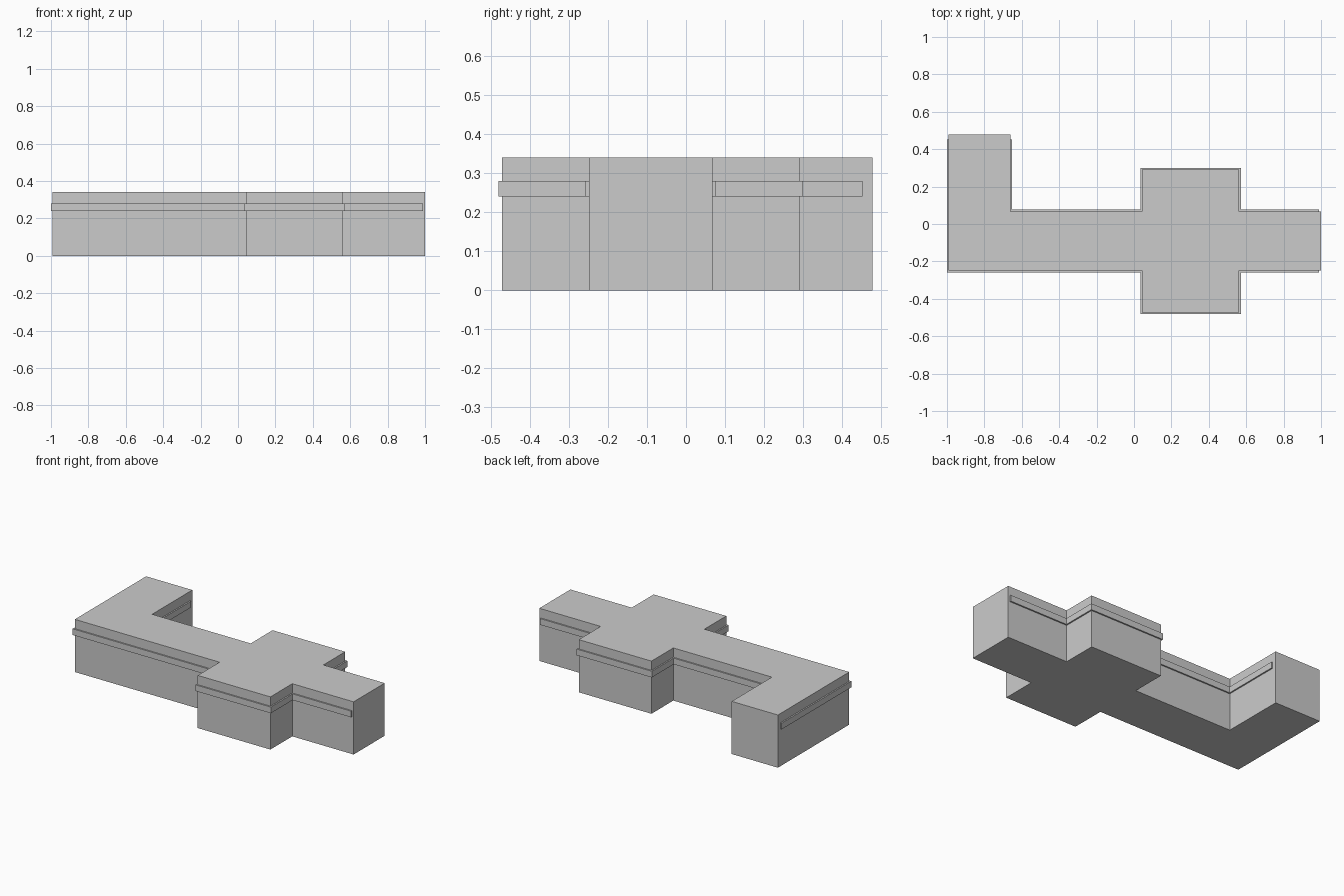
import bpy, bmesh
from mathutils import Vector

if "Cube" in bpy.data.objects:
    bpy.data.objects.remove(bpy.data.objects["Cube"])

WALL, BULGE = 0.013, 0.009        # wall thickness, trim band projection
# Wall paths between the two open ends (outward is left of travel)
FRONT = [(1, -.249), (.562, -.249), (.562, -.472), (.043, -.472),
         (.043, -.249), (-.991, -.249), (-.991, .478)]
BACK = [(-.661, .478), (-.661, .068), (.043, .068), (.043, .291),
        (.562, .291), (.562, .068), (1, .068)]


def offset(path, d):
    """Mitred offset of an axis-aligned open path."""
    pts = [Vector(p) for p in path]
    dirs = [(b - a).normalized() for a, b in zip(pts, pts[1:])]
    nrm = [Vector((-v.y, v.x)) for v in dirs]
    out = []
    for i, p in enumerate(pts):
        if i == 0:
            n = nrm[0]
        elif i == len(pts) - 1:
            n = nrm[-1]
        else:
            n = nrm[i - 1] + nrm[i]
        out.append(p + n * d)
    return out


def face(bm, pts):
    bm.faces.new([bm.verts.new(p) for p in pts])


def strip(bm, a, za, b, zb):
    """Quads between two matching paths at two heights."""
    for i in range(len(a) - 1):
        face(bm, [(*a[i], za), (*a[i + 1], za), (*b[i + 1], zb), (*b[i], zb)])


def stubbed(path, gap0, gap1):
    """Insert the points where the trim band starts and stops."""
    p = [Vector(q) for q in path]
    s = p[0] + (p[1] - p[0]).normalized() * gap0
    e = p[-1] + (p[-2] - p[-1]).normalized() * gap1
    return [p[0], s, *p[1:-1], e, p[-1]]


def shell(bm, t):
    """One skin of the corridor, inset by t, with its band pushed outward."""
    z = [t, .24 + t, .28 - t, .34 - t]
    outline = []
    for path, g0, g1 in ((FRONT, .012, .026), (BACK, .026, .012)):
        base = stubbed(path, g0 + t, g1 + t)
        w = offset(base, -t)
        band = offset(base[1:-1], BULGE - t)
        run = w[1:-1]
        strip(bm, w, z[0], w, z[1])
        strip(bm, w, z[2], w, z[3])
        strip(bm, w[:2], z[1], w[:2], z[2])
        strip(bm, w[-2:], z[1], w[-2:], z[2])
        strip(bm, run, z[1], band, z[1])
        strip(bm, band, z[1], band, z[2])
        strip(bm, band, z[2], run, z[2])
        for k in (0, -1):
            strip(bm, [run[k], band[k]], z[1], [run[k], band[k]], z[2])
        outline += w
    for h in (z[0], z[3]):        # floor and roof
        face(bm, [(*p, h) for p in outline])


bm = bmesh.new()
shell(bm, 0)
shell(bm, WALL)
bmesh.ops.remove_doubles(bm, verts=bm.verts, dist=1e-5)

# Close the rims of both open ends
for axis, pos in ((0, 1), (1, .478)):
    rim = [e for e in bm.edges if e.is_boundary
           and all(abs(v.co[axis] - pos) < 1e-4 for v in e.verts)]
    bmesh.ops.bridge_loops(bm, edges=rim)
bmesh.ops.recalc_face_normals(bm, faces=bm.faces)

mesh = bpy.data.meshes.new("corridor")
bm.to_mesh(mesh)
bm.free()
bpy.context.collection.objects.link(bpy.data.objects.new("corridor", mesh))
